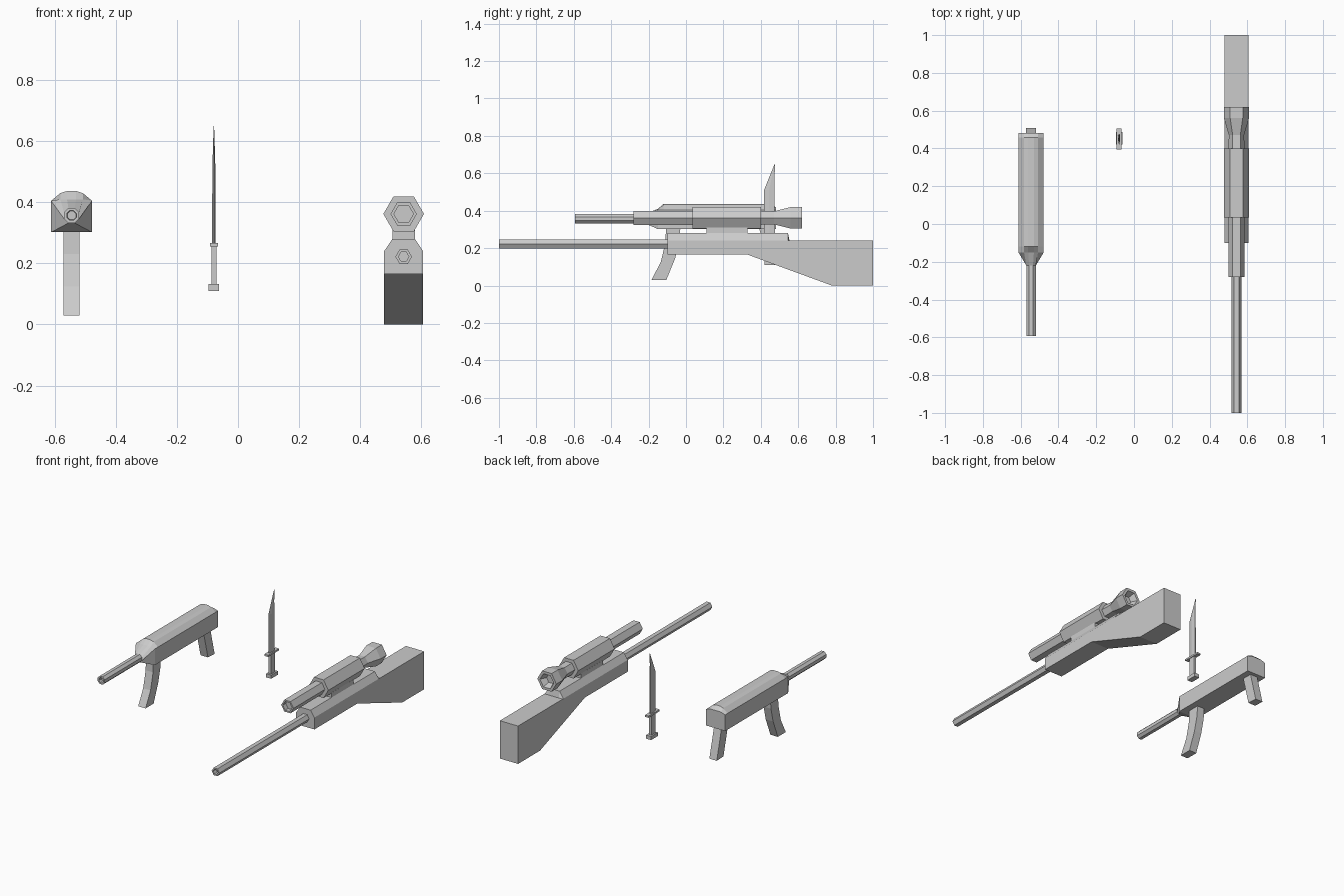
import bpy, bmesh, math
from mathutils import Vector

if "Cube" in bpy.data.objects:
    bpy.data.objects.remove(bpy.data.objects["Cube"])


def loft(name, rings):
    """Skin a list of equal-length vertex rings and cap both ends."""
    bm = bmesh.new()
    vs = [[bm.verts.new(Vector(p)) for p in ring] for ring in rings]
    n = len(rings[0])
    for a, b in zip(vs, vs[1:]):
        for i in range(n):
            j = (i + 1) % n
            bm.faces.new((a[i], a[j], b[j], b[i]))
    bm.faces.new(vs[0])
    bm.faces.new(vs[-1])
    bmesh.ops.remove_doubles(bm, verts=bm.verts, dist=1e-5)
    bmesh.ops.recalc_face_normals(bm, faces=bm.faces)
    me = bpy.data.meshes.new(name)
    bm.to_mesh(me)
    bm.free()
    ob = bpy.data.objects.new(name, me)
    bpy.context.collection.objects.link(ob)
    return ob


def circle(x, y, z, r, sides, phase=0.0):
    return [(x + r * math.cos(phase + 2 * math.pi * i / sides), y,
             z + r * math.sin(phase + 2 * math.pi * i / sides)) for i in range(sides)]


def tube(name, x, z, steps, sides=6, phase=0.0):
    """Lathe-like tube along y from (y, radius) steps."""
    return loft(name, [circle(x, y, z, r, sides, phase) for y, r in steps])


def box(name, x, y, z):
    return loft(name, [[(x[0], y[0], k), (x[1], y[0], k), (x[1], y[1], k), (x[0], y[1], k)]
                       for k in z])


def strip(name, x, pairs):
    """Curved bar in the side plane: each pair is (front y, z, back y, z)."""
    return loft(name, [[(x[0], a, b), (x[1], a, b), (x[1], c, d), (x[0], c, d)]
                       for a, b, c, d in pairs])


# --- Scoped rifle ---
RX = 0.5425


def stock_ring(y, bottom, top):
    w, t = 0.064, 0.037
    return [(RX + sx, y, z) for sx, z in ((-w, bottom), (w, bottom), (w, 0.24),
                                          (t, top), (-t, top), (-w, 0.24))]


loft("rifle_stock", [stock_ring(*s) for s in (
    (-0.10, 0.165, 0.28), (0.33, 0.165, 0.28), (0.545, 0.086, 0.28),
    (0.553, 0.083, 0.24), (0.78, 0, 0.24), (1.0, 0, 0.24))])
tube("rifle_barrel", RX, 0.222, [(-0.97, 0.017), (-1.0, 0.017), (-1.0, 0.027), (-0.10, 0.027)])
box("scope_mount", (RX - 0.037, RX + 0.037), (0.11, 0.33), (0.275, 0.31))
tube("scope", RX, 0.362, [
    (-0.25, 0.032), (-0.28, 0.032), (-0.28, 0.043), (0.035, 0.043), (0.035, 0.0665),
    (0.40, 0.0665), (0.40, 0.043), (0.47, 0.04), (0.56, 0.0665), (0.62, 0.0665),
    (0.62, 0.048), (0.58, 0.03)])

# --- Submachine gun ---
SX = -0.545
PH = math.radians(247.5)


def body_ring(y, cap=1.0):
    pts = ((-0.067, 0.302), (0.067, 0.302), (0.067, 0.405), (0.037, 0.43),
           (0.015, 0.437), (-0.015, 0.437), (-0.037, 0.43), (-0.067, 0.405))
    return [(SX + px, y, min(pz, cap)) for px, pz in pts]


loft("gun_body", [circle(SX, -0.22, 0.357, 0.027, 8, PH), body_ring(-0.15, 0.41),
                  body_ring(-0.12), body_ring(0.457), body_ring(0.482, 0.415)])
tube("gun_barrel", SX, 0.357, [(-0.57, 0.015), (-0.593, 0.017), (-0.593, 0.027),
                               (-0.22, 0.027)], 8, PH)
GX = (SX - 0.026, SX + 0.026)
strip("gun_magazine", GX, [(-0.107, 0.31, -0.03, 0.31), (-0.11, 0.23, -0.036, 0.235),
                           (-0.135, 0.125, -0.058, 0.145), (-0.185, 0.03, -0.105, 0.03)])
strip("gun_grip", GX, [(0.39, 0.31, 0.457, 0.31), (0.44, 0.115, 0.507, 0.112)])

# --- Knife ---
KX = -0.079


def blade_ring(z, front, back, t):
    mid = front + (back - front) * 0.5
    return [(KX, front, z), (KX + t, mid, z), (KX + t * 0.7, back, z),
            (KX - t * 0.7, back, z), (KX - t, mid, z)]


loft("knife_blade", [blade_ring(0.262, 0.417, 0.475, 0.006), blade_ring(0.51, 0.417, 0.472, 0.005),
                     blade_ring(0.58, 0.445, 0.473, 0.003), blade_ring(0.65, 0.474, 0.477, 0.0008)])
box("knife_guard", (KX - 0.013, KX + 0.013), (0.395, 0.506), (0.256, 0.267))
box("knife_handle", (KX - 0.008, KX + 0.008), (0.43, 0.472), (0.13, 0.258))
box("knife_pommel", (KX - 0.0175, KX + 0.0175), (0.42, 0.488), (0.109, 0.132))
